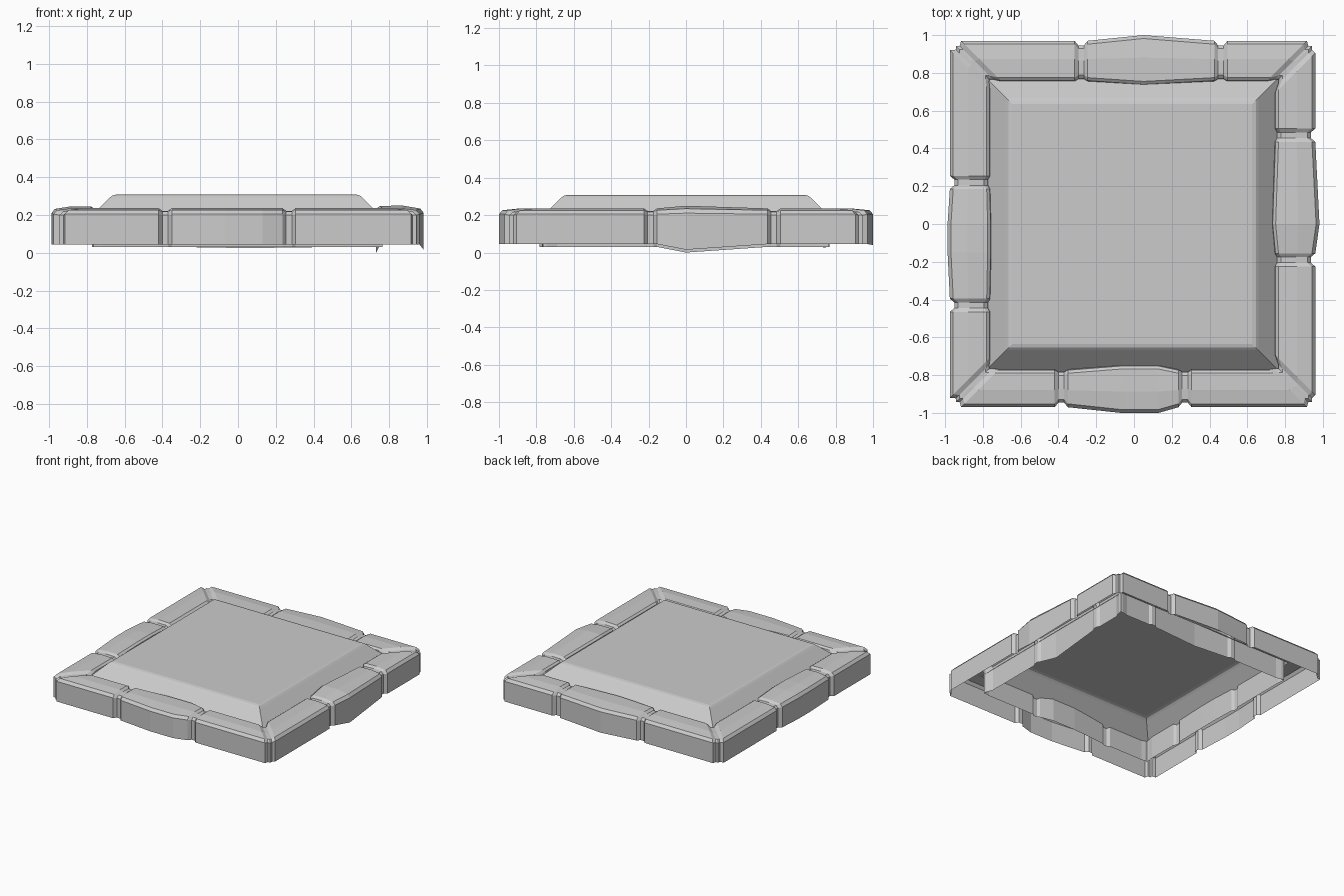
import bpy

if "Cube" in bpy.data.objects:
    bpy.data.objects.remove(bpy.data.objects["Cube"])

# local side frame: u = distance outward, t = distance along the side
FRAMES = {
    "right": lambda u, t: (u, t),
    "back": lambda u, t: (-t, u),
    "left": lambda u, t: (-u, -t),
    "front": lambda u, t: (t, -u),
}


def make_object(name, verts, faces):
    mesh = bpy.data.meshes.new(name)
    mesh.from_pydata(verts, [], faces)
    mesh.update()
    obj = bpy.data.objects.new(name, mesh)
    bpy.context.collection.objects.link(obj)
    return obj


def section(out, inn, up=0.0, down=0.0):
    """Open stone cross-section from outer foot over the top to inner foot."""
    w = out - inn
    return [(out, 0.045 - down), (out, 0.205 + up * 0.4),
            (out - 0.018, 0.226 + up * 0.6), (out - w * 0.45, 0.236 + up),
            (inn + 0.02, 0.234 + up), (inn + 0.004, 0.222 + up),
            (inn, 0.20), (inn, 0.03 - down)]


def border(side, out, inn, grooves, peaks, bulge_out, bulge_in, up, down):
    full = section(out, inn)
    pinch = section(out - 0.024, inn + 0.013, -0.014)
    corner = section(0.943, 0.765, -0.014)
    bulge = section(out + bulge_out, inn - bulge_in, up, down)
    rows = []

    def mitre(prof, gap, sign):
        rows.append([(u, sign * (u - gap), z) for u, z in prof])

    def straight(prof, t):
        rows.append([(u, t, z) for u, z in prof])

    def groove(g):
        for prof, d in ((full, -0.035), (pinch, -0.015), (pinch, 0.015), (full, 0.035)):
            straight(prof, g + d)

    mitre(corner, 0.0, -1)
    mitre(corner, 0.02, -1)
    mitre(full, 0.055, -1)
    groove(grooves[0])
    for p in peaks:
        straight(bulge, p)
    groove(grooves[1])
    mitre(full, 0.055, 1)
    mitre(corner, 0.02, 1)
    mitre(corner, 0.0, 1)

    n = len(full)
    verts = [(*FRAMES[side](u, t), z) for row in rows for u, t, z in row]
    faces = [(i * n + j, (i + 1) * n + j, (i + 1) * n + j + 1, i * n + j + 1)
             for i in range(len(rows) - 1) for j in range(n - 1)]
    make_object("border_stones_" + side, verts, faces)


# four rows of edging stones, each with a bulging middle stone
border("right", 0.96, 0.745, (-0.19, 0.47), [0.0], 0.022, 0.015, 0.014, 0.03)
border("back", 0.97, 0.755, (-0.46, 0.28), [-0.05], 0.03, 0.02, 0.0, 0.005)
border("left", 0.975, 0.76, (-0.22, 0.43), [0.0, 0.15], 0.012, 0.005, 0.01, 0.0)
border("front", 0.97, 0.77, (-0.385, 0.27), [-0.07, 0.13], 0.03, 0.022, 0.0, 0.0)

# raised centre slab with sloping sides, open underneath
cx = -0.01
rings = [(0.785, 0.175), (0.668, 0.292), (0.655, 0.303), (0.635, 0.308)]
verts = [(cx + sx * r, sy * r, z) for r, z in rings
         for sx, sy in ((-1, -1), (1, -1), (1, 1), (-1, 1))]
faces = [(k * 4 + i, k * 4 + (i + 1) % 4, k * 4 + 4 + (i + 1) % 4, k * 4 + 4 + i)
         for k in range(len(rings) - 1) for i in range(4)]
top = 4 * (len(rings) - 1)
faces.append((top, top + 1, top + 2, top + 3))
make_object("centre_slab", verts, faces)
